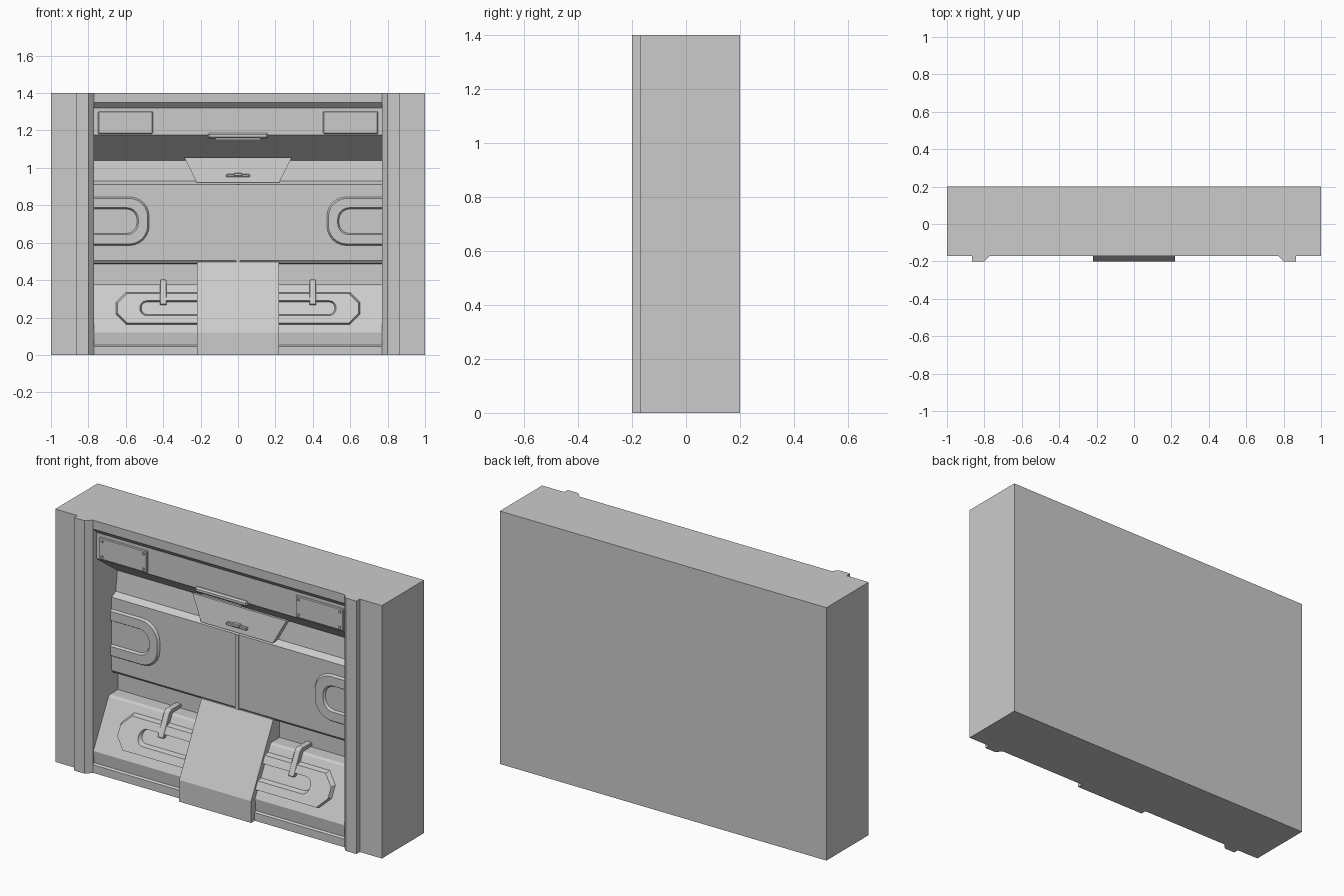
import bpy, bmesh, math
from mathutils import Vector

if "Cube" in bpy.data.objects:
    bpy.data.objects.remove(bpy.data.objects["Cube"])


def finish(name, bm, bevel=0):
    bmesh.ops.recalc_face_normals(bm, faces=bm.faces)
    me = bpy.data.meshes.new(name)
    bm.to_mesh(me)
    bm.free()
    ob = bpy.data.objects.new(name, me)
    bpy.context.collection.objects.link(ob)
    if bevel:
        m = ob.modifiers.new("edge", 'BEVEL')
        m.width, m.segments = bevel, 1
    return ob


def prism(name, pts, axis, a, b, bevel=0):
    """Extrude a 2D outline along an axis: x uses (y,z), y uses (x,z), z uses (x,y)."""
    i = 'xyz'.index(axis)
    bm = bmesh.new()

    def ring(t):
        out = []
        for p in pts:
            c = list(p)
            c.insert(i, t)
            out.append(bm.verts.new(c))
        return out
    r0, r1 = ring(a), ring(b)
    bm.faces.new(r0)
    bm.faces.new(r1)
    for k in range(len(pts)):
        j = (k + 1) % len(pts)
        bm.faces.new((r0[k], r0[j], r1[j], r1[k]))
    return finish(name, bm, bevel)


def box(name, x0, x1, y0, y1, z0, z1, bevel=0):
    return prism(name, [(x0, z0), (x1, z0), (x1, z1), (x0, z1)], 'y', y0, y1, bevel)


def corner_rect(x0, x1, z0, z1, r, n=6, arc=True):
    """Rectangle outline with rounded (arc) or straight-cut corners."""
    pts = []
    for k, (cx, cz) in enumerate([(x1 - r, z1 - r), (x0 + r, z1 - r), (x0 + r, z0 + r), (x1 - r, z0 + r)]):
        def on(t):
            return Vector((cx + r * math.cos(t), cz + r * math.sin(t)))
        s, e = k * math.pi / 2, (k + 1) * math.pi / 2
        for q in range(n + 1):
            f = q / n
            pts.append(on(s + f * (e - s)) if arc else on(s).lerp(on(e), f))
    return pts


def raised_ring(name, loops, surf, clip=None):
    """Skin a series of (outline, height) loops lying on a panel with depth surf(z)."""
    bm = bmesh.new()
    rings = [[bm.verts.new((p[0], surf(p[1]) - h, p[1])) for p in pts] for pts, h in loops]
    for a, b in zip(rings, rings[1:]):
        for k in range(len(a)):
            j = (k + 1) % len(a)
            bm.faces.new((a[k], a[j], b[j], b[k]))
    if clip:
        bmesh.ops.bisect_plane(bm, geom=bm.verts[:] + bm.edges[:] + bm.faces[:], plane_co=(clip, 0, 0),
                               plane_no=(clip, 0, 0), clear_outer=True)
    return finish(name, bm)


W = 0.77      # half width of the bay
MID = -0.005  # depth of the middle panel

# Recessed wall: one depth profile across the bay
wall = [(0.2, 0), (-0.168, 0), (-0.168, 0.045), (-0.158, 0.052), (-0.165, 0.12), (-0.033, 0.37),
        (-0.02, 0.378), (0.05, 0.378), (0.05, 0.485), (MID + 0.012, 0.49), (MID, 0.505), (MID, 0.91),
        (0.03, 0.93), (0.045, 1.04), (-0.125, 1.165), (-0.138, 1.175), (-0.138, 1.32),
        (-0.168, 1.35), (-0.17, 1.4), (0.2, 1.4)]
prism("recessed_wall", wall, 'x', -W, W)


def slope(z):
    return -0.165 + (z - 0.12) * 0.528


for s, side in ((-1, "left"), (1, "right")):
    # Side pillar with raised ridge
    pillar = [(1, 0.2), (1, -0.17), (0.865, -0.17), (0.865, -0.2), (0.8, -0.2), (W, -0.17), (W, 0.2)]
    prism("pillar_" + side, [(s * x, y) for x, y in pillar], 'z', 0, 1.4)

    # U-shaped moulding on the middle panel, cut off at the pillar
    def u_loop(d, r):
        pts = corner_rect(0.475 + d, 1.05 - d, 0.585 + d, 0.845 - d, r)
        return [(s * x, z) for x, z in pts]
    raised_ring("u_moulding_" + side,
                [(u_loop(0, 0.105), 0), (u_loop(0.008, 0.1), 0.012),
                 (u_loop(0.058, 0.06), 0.012), (u_loop(0.066, 0.055), -0.001)],
                lambda z: MID, s * W)

    # Screwed plate
    a, b = sorted((s * 0.455, s * 0.748))
    box("plate_" + side, a, b, -0.148, -0.135, 1.182, 1.302, 0.004)
    for x in (a + 0.02, b - 0.02):
        for z in (1.2, 1.284):
            bpy.ops.mesh.primitive_cylinder_add(vertices=8, radius=0.007, depth=0.01,
                                                location=(x, -0.149, z), rotation=(math.pi / 2, 0, 0))
            bpy.context.object.name = "plate_screw_" + side

    # Bent strap over the lower panel's top edge
    strap = [(-0.08, 0.265), (-0.11, 0.27), (-0.05, 0.392), (-0.035, 0.402), (0.055, 0.402),
             (0.055, 0.382), (-0.025, 0.38)]
    a, b = sorted((s * 0.382, s * 0.418))
    prism("strap_" + side, strap, 'x', a, b, 0.003)

# Long cut-corner frame with a rounded slot on the lower panel
raised_ring("lower_frame",
            [(corner_rect(-0.653, 0.653, 0.163, 0.335, 0.055, arc=False), 0),
             (corner_rect(-0.645, 0.645, 0.17, 0.328, 0.053, arc=False), 0.024),
             (corner_rect(-0.525, 0.525, 0.21, 0.29, 0.038), 0.024),
             (corner_rect(-0.517, 0.517, 0.217, 0.283, 0.032), -0.001)], slope)

# Central sloped block
prism("centre_block", [(0.05, 0), (-0.2, 0), (-0.2, 0.12), (-0.006, 0.497), (0.05, 0.497)], 'x', -0.22, 0.22)

# Seam strip down the middle panel
box("seam_strip", -0.011, 0.011, MID - 0.007, 0.02, 0.495, 0.912)

# Tapered flap under the overhang
flap = prism("flap", [(-0.22, 0.922), (0.22, 0.922), (0.287, 1.055), (-0.287, 1.055)], 'y', -0.01, 0.06)
for v in flap.data.vertices:
    if v.co.y < 0 and v.co.z > 1:
        v.co.y = 0.012
box("flap_pull", -0.063, 0.063, -0.016, 0.02, 0.95, 0.966, 0.003)
box("flap_pull_grip", -0.022, 0.022, -0.02, 0.02, 0.955, 0.972, 0.003)

# Latch bar on the overhang's lower edge
box("latch_bar", -0.16, 0.16, -0.152, -0.09, 1.158, 1.187, 0.008)
box("latch_lip", -0.12, 0.12, -0.145, -0.09, 1.15, 1.162)
